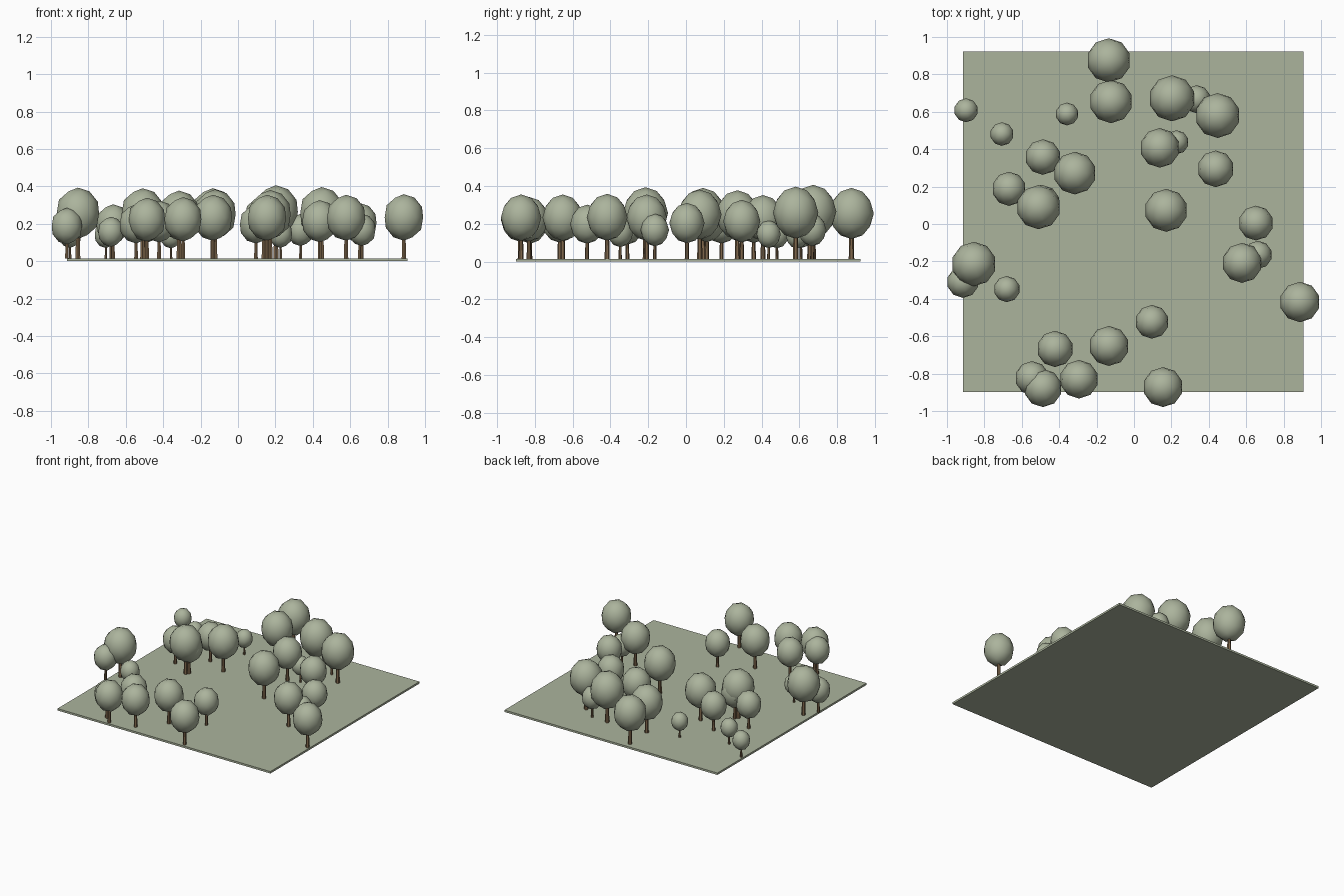
import bpy, bmesh
from mathutils import Matrix

def material(name, rgb):
    m = bpy.data.materials.new(name)
    m.diffuse_color = (*rgb, 1)
    return m

GREEN = material("sage green", (0.41, 0.455, 0.335))
BROWN = material("bark brown", (0.21, 0.135, 0.07))
GROUND_TOP = 0.015

def finish(bm, name, mat, smooth=False):
    me = bpy.data.meshes.new(name)
    bm.to_mesh(me)
    bm.free()
    me.materials.append(mat)
    ob = bpy.data.objects.new(name, me)
    bpy.context.collection.objects.link(ob)
    for p in me.polygons:
        p.use_smooth = smooth
    return ob

# ground slab
bm = bmesh.new()
bmesh.ops.create_cube(bm, size=1, matrix=Matrix.Translation((-0.004, 0.012, GROUND_TOP / 2))
                      @ Matrix.Diagonal((1.82, 1.82, GROUND_TOP, 1)))
finish(bm, "ground_slab", GREEN)

# trees: x, y, crown radius
TREES = [
    (-0.135, 0.875, .118), (-0.123, 0.655, .116), (-0.898, 0.608, .064), (-0.358, 0.588, .061),
    (-0.706, 0.481, .063), (-0.487, 0.358, .095), (-0.316, 0.272, .114), (-0.668, 0.188, .091),
    (-0.510, 0.090, .118), (0.203, 0.672, .123), (0.335, 0.667, .075), (0.447, 0.580, .120),
    (0.138, 0.407, .106), (0.228, 0.437, .064), (0.437, 0.295, .098), (0.172, 0.073, .115),
    (0.652, 0.005, .093), (0.663, -0.165, .075), (0.578, -0.208, .107), (0.887, -0.417, .108),
    (-0.856, -0.214, .119), (-0.915, -0.310, .085), (-0.680, -0.348, .070), (0.096, -0.523, .090),
    (-0.134, -0.652, .107), (-0.422, -0.668, .097), (-0.294, -0.830, .103), (-0.545, -0.824, .091),
    (-0.487, -0.877, .102), (0.155, -0.872, .107), (-0.495, 0.110, .100),
]

for i, (x, y, r) in enumerate(TREES, 1):
    # tapered trunk reaching into the crown
    h = 1.4 * r
    bm = bmesh.new()
    bmesh.ops.create_cone(bm, cap_ends=True, segments=6, radius1=0.125 * r, radius2=0.09 * r,
                          depth=h, matrix=Matrix.Translation((x, y, GROUND_TOP + h / 2)))
    finish(bm, f"trunk_{i}", BROWN)
    # egg-shaped crown
    bm = bmesh.new()
    bmesh.ops.create_icosphere(bm, subdivisions=2, radius=r,
                               matrix=Matrix.Translation((x, y, GROUND_TOP + 2.03 * r))
                               @ Matrix.Diagonal((1, 1, 1.15, 1)))
    finish(bm, f"crown_{i}", GREEN, True)
